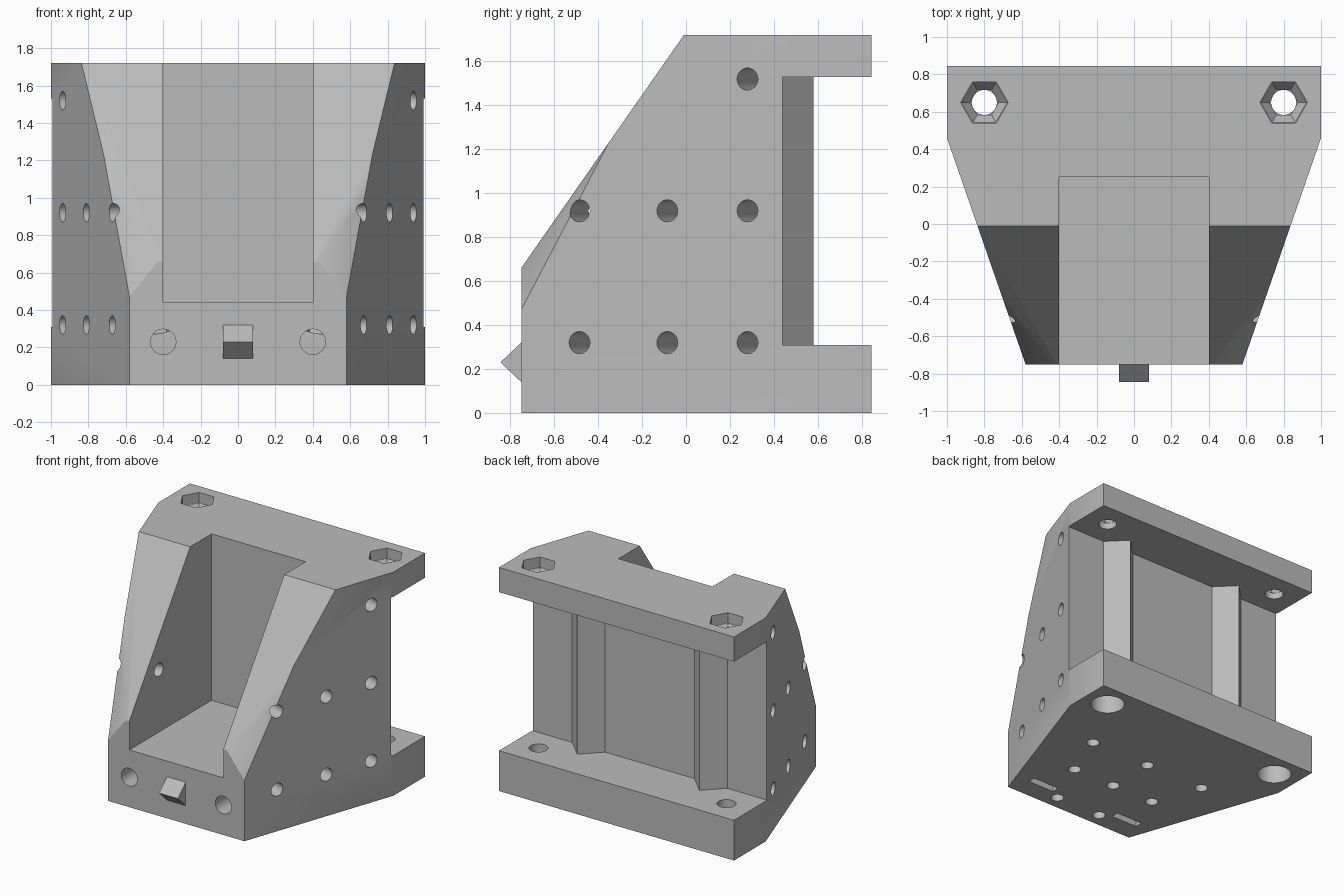
import bpy, bmesh
from mathutils import Vector, Matrix
from mathutils.geometry import normal

if "Cube" in bpy.data.objects:
    bpy.data.objects.remove(bpy.data.objects["Cube"])

grey = bpy.data.materials.new("light_grey_plastic")
grey.use_nodes = True
grey.diffuse_color = (0.5, 0.5, 0.5, 1)
grey.node_tree.nodes["Principled BSDF"].inputs["Base Color"].default_value = (0.5, 0.5, 0.5, 1)

FRONT, BACK, TOP = -0.75, 0.845, 1.72


def finish(bm, name):
    bmesh.ops.recalc_face_normals(bm, faces=bm.faces)
    mesh = bpy.data.meshes.new(name)
    bm.to_mesh(mesh)
    bm.free()
    mesh.materials.append(grey)
    obj = bpy.data.objects.new(name, mesh)
    bpy.context.scene.collection.objects.link(obj)
    return obj


def prism(points, low, high, axis="z"):
    """Extrude a profile in (x, y) along z, or in (y, z) along x."""
    bm = bmesh.new()
    place = (lambda a, b: (a, b, low)) if axis == "z" else (lambda a, b: (low, a, b))
    face = bm.faces.new([bm.verts.new(place(a, b)) for a, b in points])
    out = bmesh.ops.extrude_face_region(bm, geom=[face])
    step = Vector((0, 0, high - low)) if axis == "z" else Vector((high - low, 0, 0))
    bmesh.ops.translate(bm, vec=step, verts=[v for v in out["geom"] if isinstance(v, bmesh.types.BMVert)])
    return bm


def rect(x, y, wide, deep):
    return [(x - wide, y - deep), (x + wide, y - deep), (x + wide, y + deep), (x - wide, y + deep)]


def mirrored(points):
    return points + [(-x, y) for x, y in reversed(points)]


def slice_off(bm, a, b, c, outward):
    """Remove everything outside the plane through three points."""
    n = normal(a, b, c)
    if n.dot(outward) < 0:
        n.negate()
    geom = bm.verts[:] + bm.edges[:] + bm.faces[:]
    cut = bmesh.ops.bisect_plane(bm, geom=geom, plane_co=a, plane_no=n, clear_outer=True)
    edges = [e for e in cut["geom_cut"] if isinstance(e, bmesh.types.BMEdge)]
    bmesh.ops.edgenet_fill(bm, edges=edges)


def carve(bm):
    """Subtract a solid from the body."""
    cutter = finish(bm, "cutter")
    cutter.hide_render = True
    mod = body.modifiers.new("cut", "BOOLEAN")
    mod.operation, mod.solver, mod.object = "DIFFERENCE", "EXACT", cutter
    bpy.context.view_layer.objects.active = body
    bpy.ops.object.modifier_apply(modifier=mod.name)
    bpy.data.objects.remove(cutter)


def bore(start, end, radius, end_radius=None, sides=32):
    start, end = Vector(start), Vector(end)
    way = end - start
    bm = bmesh.new()
    turn = way.to_track_quat("Z", "Y").to_matrix().to_4x4()
    if sides == 6:
        turn = turn @ Matrix.Rotation(0.5236 * 3, 4, "Z")
    bmesh.ops.create_cone(bm, cap_ends=True, segments=sides, radius1=radius,
                          radius2=radius if end_radius is None else end_radius, depth=way.length,
                          matrix=Matrix.Translation((start + end) / 2) @ turn)
    # Hexagons keep a corner pointing along x
    if sides == 6:
        far = max(bm.verts, key=lambda v: v.co.y)
        if abs(far.co.x - start.x) < 0.01:
            bmesh.ops.rotate(bm, verts=bm.verts, cent=start, matrix=Matrix.Rotation(0.5236, 3, "Z"))
    carve(bm)


# Body: tapered block with a sloping front and clipped upper corners
block = prism(mirrored([(1, BACK), (1, 0.46), (0.58, FRONT)]), 0, TOP)
slope_low, slope_high = Vector((0, FRONT, 0.66)), Vector((0, -0.01, TOP))
slice_off(block, slope_low, slope_high, Vector((1, FRONT, 0.66)), Vector((0, -1, 1)))
for s in (1, -1):
    slice_off(block, Vector((s * 0.43, FRONT, 0.66)), Vector((s * 0.58, FRONT, 0.47)),
              Vector((s * 0.719, -0.35, 1.233)), Vector((s, -1, 1)))
body = finish(block, "bracket_body")

# Front pocket
carve(prism(rect(0, -0.375, 0.4, 0.625), 0.44, 2))

# Back recess between the flanges, leaving two vertical ridges
carve(prism(mirrored([(1.2, 1), (1.2, 0.44), (0.66, 0.44), (0.52, 0.58), (0.38, 0.44)]), 0.31, 1.53))

# Side holes, square to the tapered sides
for s in (1, -1):
    out = Vector((s * 1.21, -0.42, 0)).normalized()
    for y, z in [(y, z) for z in (0.32, 0.92) for y in (-0.485, -0.085, 0.28)] + [(0.28, 1.52)]:
        spot = Vector((s * (0.58 + (y - FRONT) * 0.347), y, z))
        bore(spot + out * 0.1, spot - out * 0.32, 0.05)

for s in (1, -1):
    # Flange bolt holes with hex recess above and counterbore below
    x, y = s * 0.8, 0.65
    bore((x, y, -0.1), (x, y, 2), 0.067)
    bore((x, y, 1.8), (x, y, 1.64), 0.127, sides=6)
    bore((x, y, 1.645), (x, y, 1.58), 0.127, 0.077, sides=6)
    bore((x, y, -0.1), (x, y, 0.16), 0.125)
    # Front screw holes and the nut slots that meet them
    bore((s * 0.4, -0.9, 0.23), (s * 0.4, -0.42, 0.23), 0.068)
    carve(prism(rect(s * 0.4, -0.56, 0.115, 0.03), -0.1, 0.33))

# Blind holes in the underside
for y, row in ((0.15, (-0.52, 0, 0.52)), (-0.24, (-0.37, 0, 0.37)), (-0.64, (-0.2, 0.2))):
    for x in row:
        bore((x, y, -0.1), (x, y, 0.2), 0.047)

# Pointed catch on the front
catch = finish(prism([(-0.72, 0.14), (FRONT, 0.14), (-0.845, 0.23), (FRONT, 0.32), (-0.72, 0.32)],
                     -0.08, 0.08, "x"), "front_catch")

# Shading
bpy.ops.object.select_all(action="DESELECT")
for obj in (body, catch):
    obj.select_set(True)
bpy.context.view_layer.objects.active = body
bpy.ops.object.shade_smooth_by_angle()
